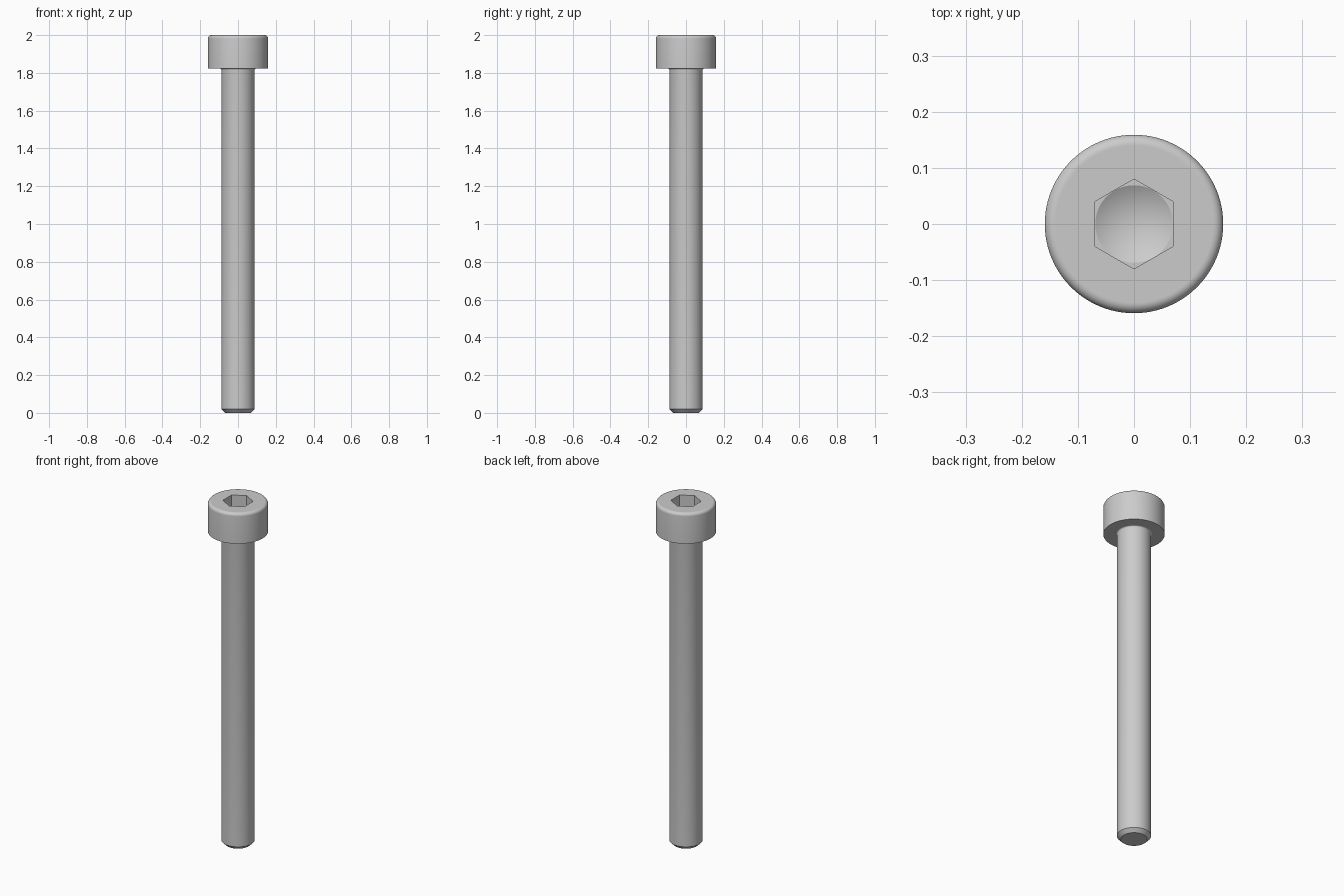
import bpy, bmesh, math

cube = bpy.data.objects.get("Cube")
if cube:
    bpy.data.objects.remove(cube, do_unlink=True)

SEGMENTS = 96
HEAD_R, HEAD_BOTTOM, TOP = 0.159, 1.823, 2.0
SHAFT_R, CHAFER = 0.0885, 0.02
ROUND, NECK = 0.0177, 0.007
HEX_R, SOCKET_FLOOR, CONE_TIP = 0.08, 1.91, 1.87
CONE_R = HEX_R * math.cos(math.pi / 6) - 0.0003

steel = bpy.data.materials.new("steel grey")
steel.use_nodes = True
steel.diffuse_color = (0.6, 0.6, 0.6, 1)
steel.node_tree.nodes["Principled BSDF"].inputs["Base Color"].default_value = (0.6, 0.6, 0.6, 1)

bm = bmesh.new()


def ring(radius, z, count=SEGMENTS, start=0.0):
    """Closed loop of vertices around the z axis."""
    angles = [start + math.tau * i / count for i in range(count)]
    return [bm.verts.new((radius * math.cos(a), radius * math.sin(a), z)) for a in angles]


def bridge(lower, upper):
    """Quads between two loops of the same size."""
    n = len(lower)
    for i in range(n):
        j = (i + 1) % n
        bm.faces.new((lower[i], lower[j], upper[j], upper[i]))


def loop_edges(loop):
    return [bm.edges.get((v, loop[i - 1])) or bm.edges.new((v, loop[i - 1]))
            for i, v in enumerate(loop)]


def fill_between(outer, inner):
    """Flat face region between two loops of different sizes."""
    bmesh.ops.triangle_fill(bm, use_beauty=True, normal=(0, 0, 1),
                            edges=loop_edges(outer) + loop_edges(inner))


def arc(cx, cz, radius, start, end, steps):
    """Profile points along an arc, angles in degrees."""
    angles = [math.radians(start + (end - start) * i / steps) for i in range(steps + 1)]
    return [(cx + radius * math.cos(a), cz + radius * math.sin(a)) for a in angles]


# Outer profile: chamfered tip, shaft, neck fillet, head with rounded rim
profile = [(SHAFT_R - CHAFER, 0), (SHAFT_R, CHAFER)]
profile += arc(SHAFT_R + NECK, HEAD_BOTTOM - NECK, NECK, 180, 90, 5)
profile += [(SHAFT_R + NECK + 0.001, HEAD_BOTTOM), (HEAD_R, HEAD_BOTTOM)]
profile += arc(HEAD_R - ROUND, TOP - ROUND, ROUND, 0, 90, 8)
profile += [(HEAD_R - ROUND - 0.001, TOP)]

rings = [ring(r, z) for r, z in profile]
for a, b in zip(rings, rings[1:]):
    bridge(a, b)
bm.faces.new(list(reversed(rings[0])))

# Hexagonal socket with a drilled conical bottom
hex_top = ring(HEX_R, TOP, 6, math.pi / 6)
hex_floor = ring(HEX_R, SOCKET_FLOOR, 6, math.pi / 6)
cone_rim = ring(CONE_R, SOCKET_FLOOR)
fill_between(rings[-1], hex_top)
bridge(hex_top, hex_floor)
fill_between(hex_floor, cone_rim)
tip = bm.verts.new((0, 0, CONE_TIP))
for i, v in enumerate(cone_rim):
    bm.faces.new((cone_rim[i - 1], v, tip))

bmesh.ops.recalc_face_normals(bm, faces=bm.faces)
mesh = bpy.data.meshes.new("socket_head_screw")
bm.to_mesh(mesh)
bm.free()
mesh.materials.append(steel)

screw = bpy.data.objects.new("socket_head_screw", mesh)
bpy.context.collection.objects.link(screw)
bpy.ops.object.select_all(action="DESELECT")
screw.select_set(True)
bpy.context.view_layer.objects.active = screw
bpy.ops.object.shade_smooth_by_angle(angle=math.radians(25))
